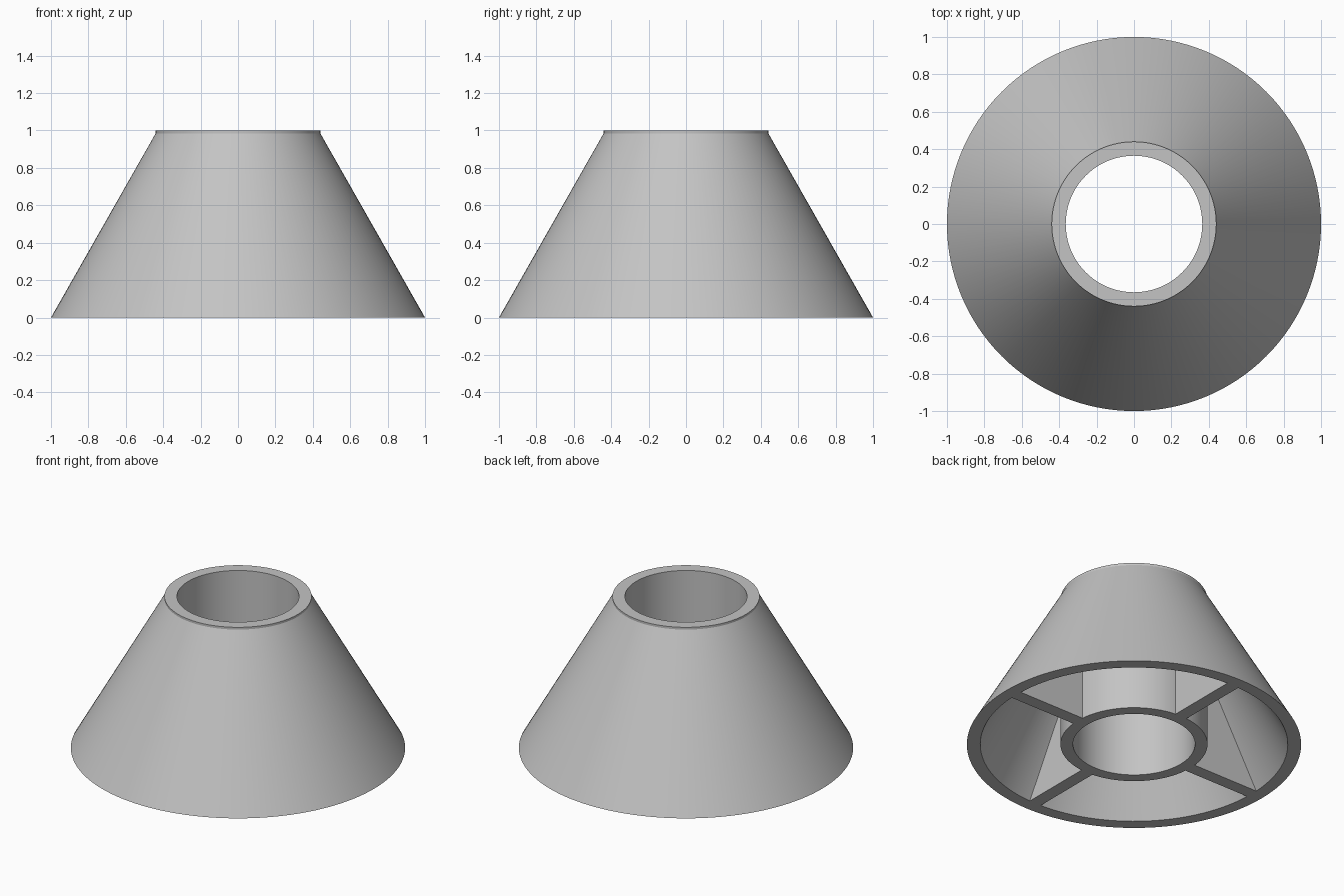
import bpy
import bmesh
import math
from mathutils import Matrix

cube = bpy.data.objects.get("Cube")
if cube:
    bpy.data.objects.remove(cube, do_unlink=True)

SEGMENTS = 128
BORE, TUBE = 0.365, 0.44      # inner and outer radius of the centre tube
WALL = 0.08                   # thickness of the skirt
RIB = 0.085                   # thickness of the ribs

grey = bpy.data.materials.new("plain_grey")
grey.use_nodes = True
colour = (0.55, 0.55, 0.55, 1)
grey.diffuse_color = colour
grey.node_tree.nodes["Principled BSDF"].inputs["Base Color"].default_value = colour


def finish(name, bm):
    bmesh.ops.recalc_face_normals(bm, faces=bm.faces)
    mesh = bpy.data.meshes.new(name)
    bm.to_mesh(mesh)
    bm.free()
    mesh.materials.append(grey)
    obj = bpy.data.objects.new(name, mesh)
    bpy.context.collection.objects.link(obj)
    return obj


# Conical skirt and centre tube, turned as one closed profile
profile = [(1, 0), (TUBE, 0.985), (TUBE, 1), (BORE, 1), (BORE, 0),
           (TUBE, 0), (TUBE, 0.85), (1 - WALL, 0)]
bm = bmesh.new()
verts = [bm.verts.new((r, 0, z)) for r, z in profile]
edges = [bm.edges.new((verts[i - 1], verts[i])) for i in range(len(verts))]
bmesh.ops.spin(bm, geom=verts + edges, cent=(0, 0, 0), axis=(0, 0, 1),
               angle=math.tau, steps=SEGMENTS, use_merge=True)
bmesh.ops.remove_doubles(bm, verts=bm.verts, dist=1e-5)
body = finish("cone_body", bm)
bpy.ops.object.select_all(action="DESELECT")
body.select_set(True)
bpy.context.view_layer.objects.active = body
bpy.ops.object.shade_smooth_by_angle(angle=math.radians(25))

# Four upright ribs joining the tube to the skirt
rib_profile = [(TUBE - 0.01, 0), (1 - WALL + 0.01, 0), (TUBE - 0.01, 0.88)]
for i, side in enumerate(("left", "back", "right", "front")):
    bm = bmesh.new()
    face = bm.faces.new([bm.verts.new((x, -RIB / 2, z)) for x, z in rib_profile])
    new = bmesh.ops.extrude_face_region(bm, geom=[face])["geom"]
    moved = [v for v in new if isinstance(v, bmesh.types.BMVert)]
    bmesh.ops.translate(bm, verts=moved, vec=(0, RIB, 0))
    bm.transform(Matrix.Rotation(i * math.pi / 2, 4, "Z"))
    finish(side + "_rib", bm)
